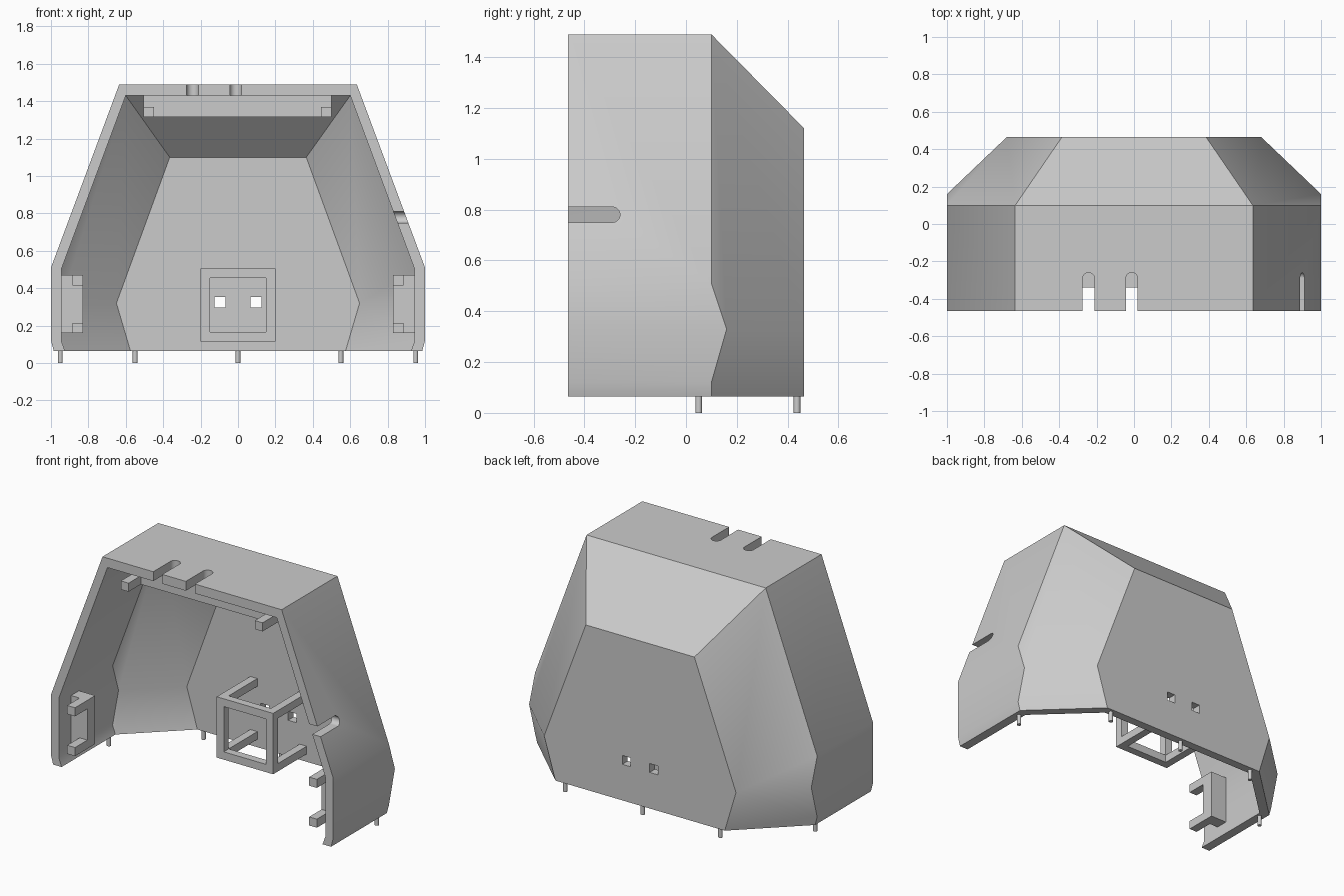
import bpy, bmesh
from math import pi, sin, cos, radians

cube = bpy.data.objects.get("Cube")
if cube:
    bpy.data.objects.remove(cube, do_unlink=True)

grey = bpy.data.materials.new("light_grey")
grey.use_nodes = True
colour = (0.6, 0.6, 0.6, 1)
grey.diffuse_color = colour
grey.node_tree.nodes["Principled BSDF"].inputs["Base Color"].default_value = colour

FRONT, BACK, FLOOR = -0.465, 0.465, 0.065


def finish(bm, name):
    bmesh.ops.recalc_face_normals(bm, faces=bm.faces)
    mesh = bpy.data.meshes.new(name)
    bm.to_mesh(mesh)
    bm.free()
    mesh.materials.append(grey)
    obj = bpy.data.objects.new(name, mesh)
    bpy.context.collection.objects.link(obj)
    return obj


def add_box(bm, x, y, z):
    """Box from (low, high) ranges."""
    v = bmesh.ops.create_cube(bm, size=1)["verts"]
    for p in v:
        p.co = [r[0] if c < 0 else r[1] for c, r in zip(p.co, (x, y, z))]


def boxes(name, ranges):
    bm = bmesh.new()
    for r in ranges:
        add_box(bm, *r)
    return finish(bm, name)


def add_skin(bm, profile, mid_y, back_y, back):
    """Right half of one skin: front outline, chamfer start, back outline."""
    pts = [(x, FRONT, z) for x, z in profile]
    pts += [(x, y, z) for (x, z), y in zip(profile, mid_y)]
    pts += [(x, back_y, z) for x, z in back]
    top, mid = profile[0][1], mid_y[0]
    pts += [(0, FRONT, top), (0, mid, top), (0, back_y, back[0][1]), (0, back_y, FLOOR)]
    v = [bm.verts.new(p) for p in pts]
    faces = [(i, i + 1, i + 6, i + 5) for i in range(4)]
    faces += [(5, 6, 7, 11, 10), (7, 8, 9, 12, 11), (0, 5, 14, 13),
              (5, 10, 15, 14), (10, 11, 12, 16, 15)]
    for f in faces:
        bm.faces.new([v[i] for i in f])
    return v


# Hollow shell, open at the front and underneath
bm = bmesh.new()
outer = add_skin(bm, [(0.635, 1.49), (1, 0.51), (1, 0.33), (1, 0.12), (0.985, FLOOR)],
                 [0.1, 0.1, 0.16, 0.1, 0.1], BACK,
                 [(0.385, 1.12), (0.68, 0.33), (0.6, FLOOR)])
inner = add_skin(bm, [(0.6, 1.43), (0.945, 0.5), (0.945, 0.32), (0.945, 0.12), (0.925, FLOOR)],
                 [0.08, 0.08, 0.14, 0.08, 0.08], 0.41,
                 [(0.365, 1.1), (0.65, 0.32), (0.575, FLOOR)])
rim = [13, 0, 1, 2, 3, 4, 9, 12, 16]
for a, b in zip(rim, rim[1:]):
    bm.faces.new((outer[a], outer[b], inner[b], inner[a]))
bmesh.ops.mirror(bm, geom=bm.verts[:] + bm.edges[:] + bm.faces[:], axis='X', merge_dist=0.001)
shell = finish(bm, "shell")


def slot_cutter(name, centre, half, low, high, along_x):
    """Round-ended slot running in from the front edge."""
    end = -0.26 - half
    prof = [(-half, FRONT - 0.1)]
    prof += [(-half * cos(a), end + half * sin(a)) for a in (pi * i / 16 for i in range(17))]
    prof += [(half, FRONT - 0.1)]
    cut = bmesh.new()
    place = (lambda s, y, d: (d, y, centre + s)) if along_x else (lambda s, y, d: (centre + s, y, d))
    rings = [[cut.verts.new(place(s, y, d)) for s, y in prof] for d in (low, high)]
    n = len(prof)
    cut.faces.new(rings[0])
    cut.faces.new(rings[1])
    for i in range(n):
        j = (i + 1) % n
        cut.faces.new((rings[0][i], rings[0][j], rings[1][j], rings[1][i]))
    return finish(cut, name)


# Cable slots and the two small holes in the back wall
cutters = [slot_cutter("top_slot", x, 0.032, 1.4, 1.6, False) for x in (-0.243, -0.012)]
cutters.append(slot_cutter("side_slot", 0.78, 0.03, 0.8, 1.1, True))
for x in (-0.097, 0.097):
    cutters.append(boxes("back_hole", [((x - 0.029, x + 0.029), (0.35, 0.55), (0.296, 0.353))]))
bpy.context.view_layer.objects.active = shell
for c in cutters:
    c.hide_render = True
    m = shell.modifiers.new("cut", 'BOOLEAN')
    m.operation, m.solver, m.object = 'DIFFERENCE', 'EXACT', c
    bpy.ops.object.modifier_apply(modifier=m.name)
    bpy.data.objects.remove(c, do_unlink=True)

# Clip brackets: a plate on the wall with a forward prong at each end
PLATE, PRONG, T = (-0.34, -0.26), (FRONT, -0.3), 0.055
for side, name in ((1, "left_bracket"), (-1, "right_bracket")):
    plate_x = sorted((side * 0.83, side * 0.95))
    prong_x = sorted((side * 0.83, side * 0.885))
    boxes(name, [(plate_x, PLATE, (0.16, 0.47))]
          + [(prong_x, PRONG, (z, z + T)) for z in (0.16, 0.47 - T)])
boxes("top_bracket", [((-0.505, 0.5), PLATE, (1.315, 1.43))]
      + [((x, x + T), PRONG, (1.315, 1.315 + T)) for x in (-0.505, 0.5 - T)])

# Open cage on the back wall
W, LOW, HIGH, NEAR, B = 0.2, 0.115, 0.505, 0.07, 0.05
bars = [((-W, W), (NEAR, NEAR + B), z) for z in ((LOW, LOW + B), (HIGH - B, HIGH))]
for x in ((-W, -W + B), (W - B, W)):
    bars.append((x, (NEAR, NEAR + B), (LOW + B, HIGH - B)))
    bars += [(x, (NEAR + B, 0.415), z) for z in ((LOW, LOW + B), (HIGH - B, HIGH))]
boxes("cage", bars)

# Locating pegs under the rim
pegs = []
for x, y in ((-0.95, 0.05), (0.95, 0.05), (-0.55, 0.437), (0, 0.437), (0.55, 0.437)):
    bm = bmesh.new()
    bmesh.ops.create_cone(bm, cap_ends=True, segments=20, radius1=0.013, radius2=0.013, depth=0.08)
    bmesh.ops.translate(bm, verts=bm.verts, vec=(x, y, 0.04))
    pegs.append(finish(bm, "peg"))

# Smooth shading with crisp edges
bpy.ops.object.select_all(action='DESELECT')
for o in [shell] + pegs:
    o.select_set(True)
bpy.context.view_layer.objects.active = shell
bpy.ops.object.shade_smooth_by_angle(angle=radians(30))
